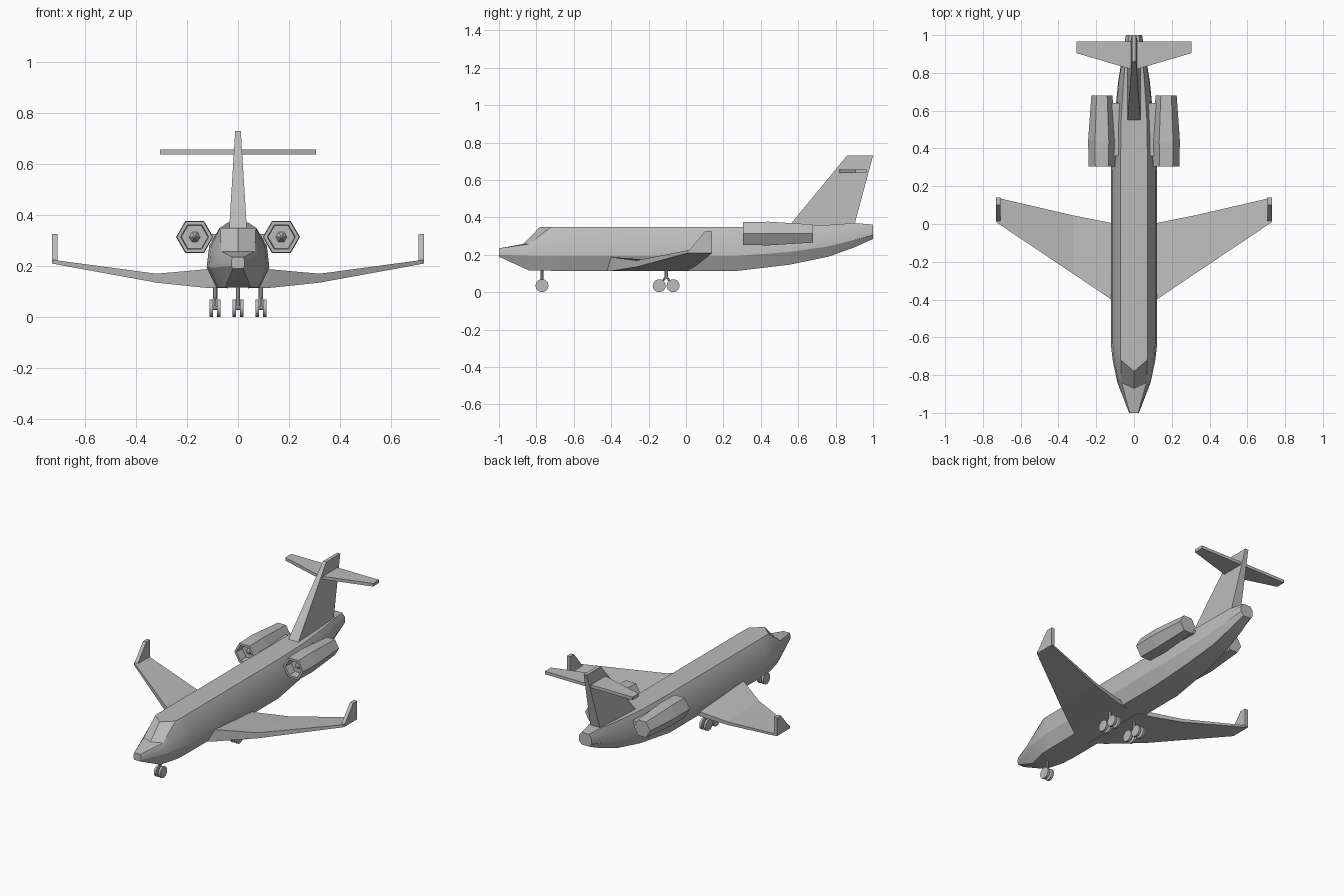
import bpy, bmesh, math
from mathutils import Vector

cube = bpy.data.objects.get("Cube")
if cube:
    bpy.data.objects.remove(cube, do_unlink=True)

grey = bpy.data.materials.new("light_grey")
grey.use_nodes = True
GREY = (0.5, 0.5, 0.5, 1)
grey.diffuse_color = GREY
grey.node_tree.nodes["Principled BSDF"].inputs["Base Color"].default_value = GREY


def loft(name, rings, smooth=None, mirror=False):
    """Skin a list of equal-length rings and cap both ends."""
    bm = bmesh.new()
    loops = [[bm.verts.new(p) for p in ring] for ring in rings]
    n = len(loops[0])
    for a, b in zip(loops, loops[1:]):
        for i in range(n):
            j = (i + 1) % n
            bm.faces.new((a[i], a[j], b[j], b[i]))
    bm.faces.new(loops[0])
    bm.faces.new(loops[-1])
    bmesh.ops.recalc_face_normals(bm, faces=bm.faces)
    if mirror:
        geo = bmesh.ops.duplicate(bm, geom=bm.verts[:] + bm.edges[:] + bm.faces[:])["geom"]
        for v in geo:
            if isinstance(v, bmesh.types.BMVert):
                v.co.x = -v.co.x
        bmesh.ops.reverse_faces(bm, faces=[f for f in geo if isinstance(f, bmesh.types.BMFace)])
    mesh = bpy.data.meshes.new(name)
    bm.to_mesh(mesh)
    bm.free()
    mesh.materials.append(grey)
    obj = bpy.data.objects.new(name, mesh)
    bpy.context.collection.objects.link(obj)
    if smooth:
        bpy.ops.object.select_all(action='DESELECT')
        obj.select_set(True)
        bpy.context.view_layer.objects.active = obj
        bpy.ops.object.shade_smooth_by_angle(angle=math.radians(smooth))
    return obj


def tube(name, a, b, radius, sides, mirror=False):
    """Straight cylinder between two points."""
    a, b = Vector(a), Vector(b)
    turn = (b - a).to_track_quat('Z', 'Y')
    ring = [turn @ Vector((radius * math.cos(t), radius * math.sin(t), 0))
            for t in (math.tau * i / sides for i in range(sides))]
    return loft(name, [[a + p for p in ring], [b + p for p in ring]], 40, mirror)


# Fuselage: y, bottom z, widest z, shoulder z, top z, then half widths in that order
def section(y, zs, ws, dip=0.0):
    half = list(zip(ws, zs))
    right = [(w, y, z) for w, z in half]
    left = [(-w, y, z) for w, z in reversed(half)]
    return right + [(0, y + dip, zs[-1])] + left


FULL_Z, FULL_W = (.115, .195, .28, .35), (.085, .123, .113, .072)
fuselage = loft("fuselage", [
    section(-1.0, (.19, .2, .22, .235), (.02, .026, .026, .022)),
    section(-.84, (.117, .195, .235, .258), (.05, .088, .082, .066), -.03),
    section(-.72, (.115, .195, .28, .35), (.08, .113, .105, .07), -.06),
    section(-.63, FULL_Z, FULL_W),
    section(.28, FULL_Z, FULL_W),
    section(.55, (.147, .215, .288, .352), (.07, .104, .098, .068)),
    section(.76, (.19, .245, .305, .36), (.05, .083, .08, .055)),
    section(.9, (.24, .28, .325, .37), (.038, .06, .058, .042)),
    section(1.0, (.285, .305, .34, .362), (.025, .043, .043, .025)),
], 28)


# Wings with upturned tips
def wing_rib(x, front, back, low, thick, rear):
    return [(x, front, low), (x, front, low + thick),
            (x, back, low + rear), (x, back, low)]


loft("wings", [
    wing_rib(.04, -.45, -.01, .113, .078, .03),
    wing_rib(.12, -.4, .005, .114, .074, .028),
    wing_rib(.32, -.265, .045, .135, .035, .02),
    wing_rib(.73, .01, .14, .21, .015, .012),
], mirror=True)
profile = [(0.01, .215), (.1, .325), (.14, .325), (.14, .212)]
loft("winglets", [[(x, y, z) for y, z in profile] for x in (.708, .73)], mirror=True)


# Tail fin and tailplane
def slab(front, back, half, z):
    return [(-half, front, z), (half, front, z), (half, back, z), (-half, back, z)]


loft("tail_fin", [slab(.54, .895, .035, .34), slab(.86, 1.0, .011, .73)])
loft("tailplane", [[(x, f, .638), (x, .965, .638), (x, .965, .657), (x, f, .657)]
                   for x, f in ((-.305, .905), (0, .815), (.305, .905))])


# Engines: outer shell, recessed intake and spinner in one skin
def hexagon(y, r):
    return [(.17 + r * math.cos(i * math.pi / 3), y, .314 + r * math.sin(i * math.pi / 3))
            for i in range(6)]


loft("engines", [hexagon(y, r) for y, r in
                 ((.33, .004), (.36, .022), (.36, .052), (.305, .055),
                  (.305, .07), (.44, .073), (.68, .056))], mirror=True)
loft("engine_pylons", [[(x, .36, .3), (x, .36, .325), (x, .64, .325), (x, .64, .3)]
                       for x in (.06, .13)], mirror=True)

# Nose gear
tube("nose_strut", (0, -.77, .035), (0, -.77, .13), .007, 8)
tube("nose_axle", (-.02, -.77, .035), (.02, -.77, .035), .008, 8)
tube("nose_wheels", (.008, -.77, .035), (.022, -.77, .035), .035, 14, True)

# Main gear, each side with two pairs of wheels on a splayed strut
for label, y in (("front", -.143), ("rear", -.069)):
    tube(f"main_{label}_struts", (.09, y, .035), (.09, -.106, .085), .006, 8, True)
    tube(f"main_{label}_axles", (.072, y, .035), (.11, y, .035), .008, 8, True)
    for side, x in (("inner", .068), ("outer", .098)):
        tube(f"main_{label}_{side}_wheels", (x, y, .035), (x + .014, y, .035), .035, 14, True)
tube("main_legs", (.09, -.106, .07), (.09, -.106, .135), .009, 8, True)
